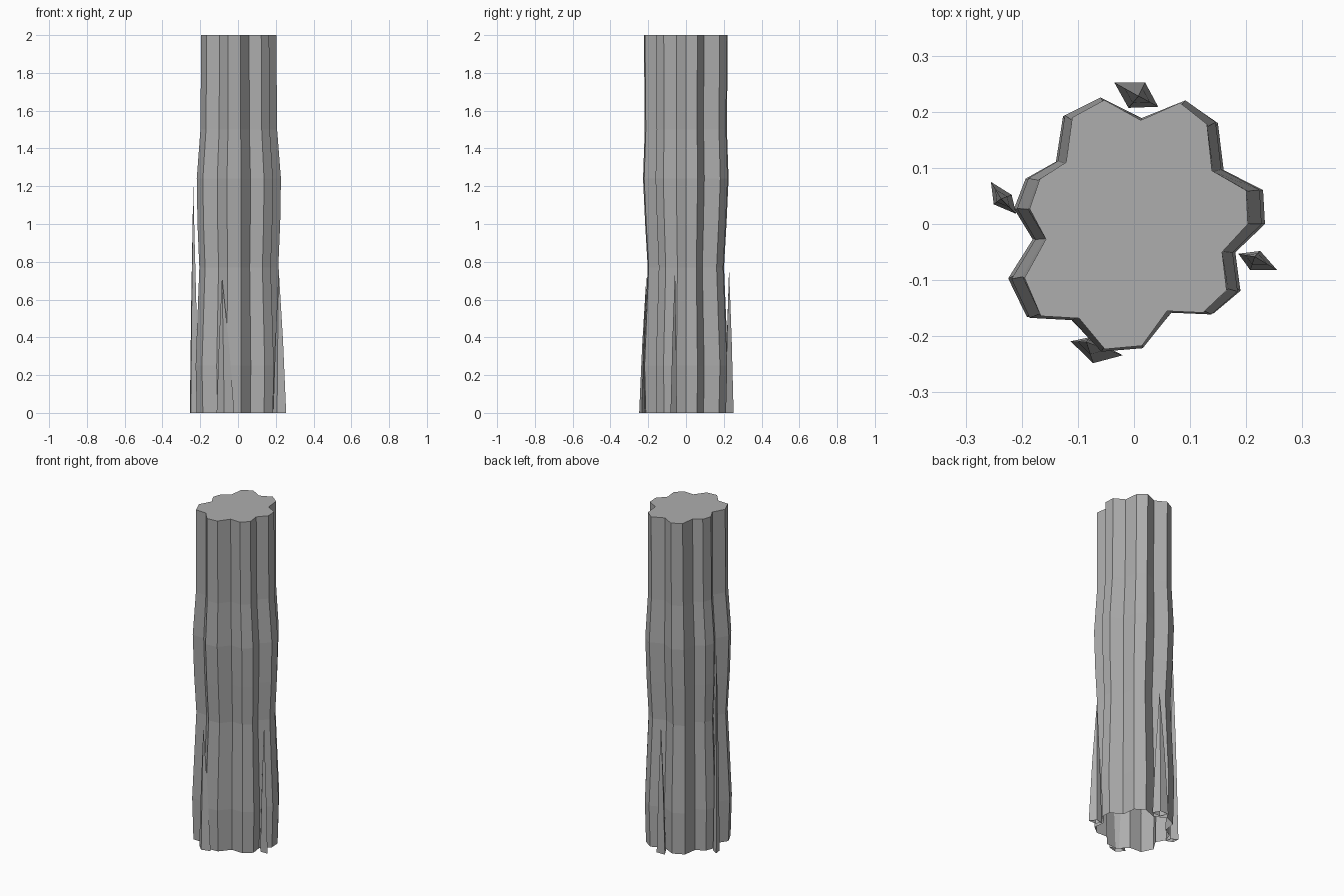
import bpy
import bmesh
from mathutils import Vector

cube = bpy.data.objects.get("Cube")
if cube:
    bpy.data.objects.remove(cube, do_unlink=True)

# One stone colour for everything
stone = bpy.data.materials.new("stone grey")
stone.use_nodes = True
stone.diffuse_color = (0.42, 0.42, 0.42, 1)
stone.node_tree.nodes["Principled BSDF"].inputs["Base Color"].default_value = stone.diffuse_color


def finish(bm, name):
    bmesh.ops.recalc_face_normals(bm, faces=bm.faces)
    mesh = bpy.data.meshes.new(name)
    bm.to_mesh(mesh)
    bm.free()
    mesh.materials.append(stone)
    obj = bpy.data.objects.new(name, mesh)
    bpy.context.collection.objects.link(obj)
    return obj


def skin(bm, lower, upper):
    """Bridge two vertex rings with a band of quads."""
    count = len(lower)
    for i in range(count):
        j = (i + 1) % count
        bm.faces.new((lower[i], lower[j], upper[j], upper[i]))


# Fluted trunk: lobed outline, counter-clockwise
outline = [
    (.2, .06), (.203, 0), (.157, -.05), (.165, -.118), (.123, -.158),
    (.059, -.155), (.014, -.217), (-.052, -.223), (-.098, -.168),
    (-.166, -.164), (-.195, -.096), (-.157, -.027), (-.186, .027),
    (-.168, .08), (-.121, .11), (-.11, .19), (-.053, .221),
    (.012, .185), (.082, .216), (.13, .178), (.139, .095),
]
outline.reverse()

# Height, width scale and depth scale of each ring
rings = [
    (0, 1.12, .98), (.25, 1.15, 1.01), (.77, 1.05, .91), (1, 1.1, .97),
    (1.24, 1.12, 1.02), (1.5, 1.02, .98), (2, 1, 1),
]
bm = bmesh.new()
previous = None
for z, sx, sy in rings:
    ring = [bm.verts.new((x * sx, y * sy, z)) for x, y in outline]
    if previous:
        skin(bm, previous, ring)
    previous = ring
bm.faces.new(previous)
finish(bm, "trunk")

# Tapering buttress roots, open underneath: base corners and tip
roots = {
    "left_root": ([(.186, -.053), (.207, -.082), (.255, -.082), (.225, -.048)],
                  (.215, -.058, .77)),
    "right_root": ([(-.255, .075), (-.25, .035), (-.21, .018), (-.218, .052)],
                   (-.237, .045, 1.2)),
    "front_root": ([(-.113, -.209), (-.073, -.248), (-.02, -.234), (-.08, -.202)],
                   (-.085, -.21, .72)),
    "back_root": ([(-.035, .252), (-.01, .207), (.043, .209), (.02, .252)],
                  (.008, .228, .77)),
}
for name, (corners, tip) in roots.items():
    bm = bmesh.new()
    tip = Vector(tip)
    base = [bm.verts.new((x, y, 0)) for x, y in corners]
    middle = []
    for v in base:
        p = v.co.lerp(tip, .42)
        p.z = tip.z * .5
        middle.append(bm.verts.new(p))
    skin(bm, base, middle)
    apex = bm.verts.new(tip)
    for i in range(len(middle)):
        bm.faces.new((middle[i], middle[(i + 1) % len(middle)], apex))
    finish(bm, name)
